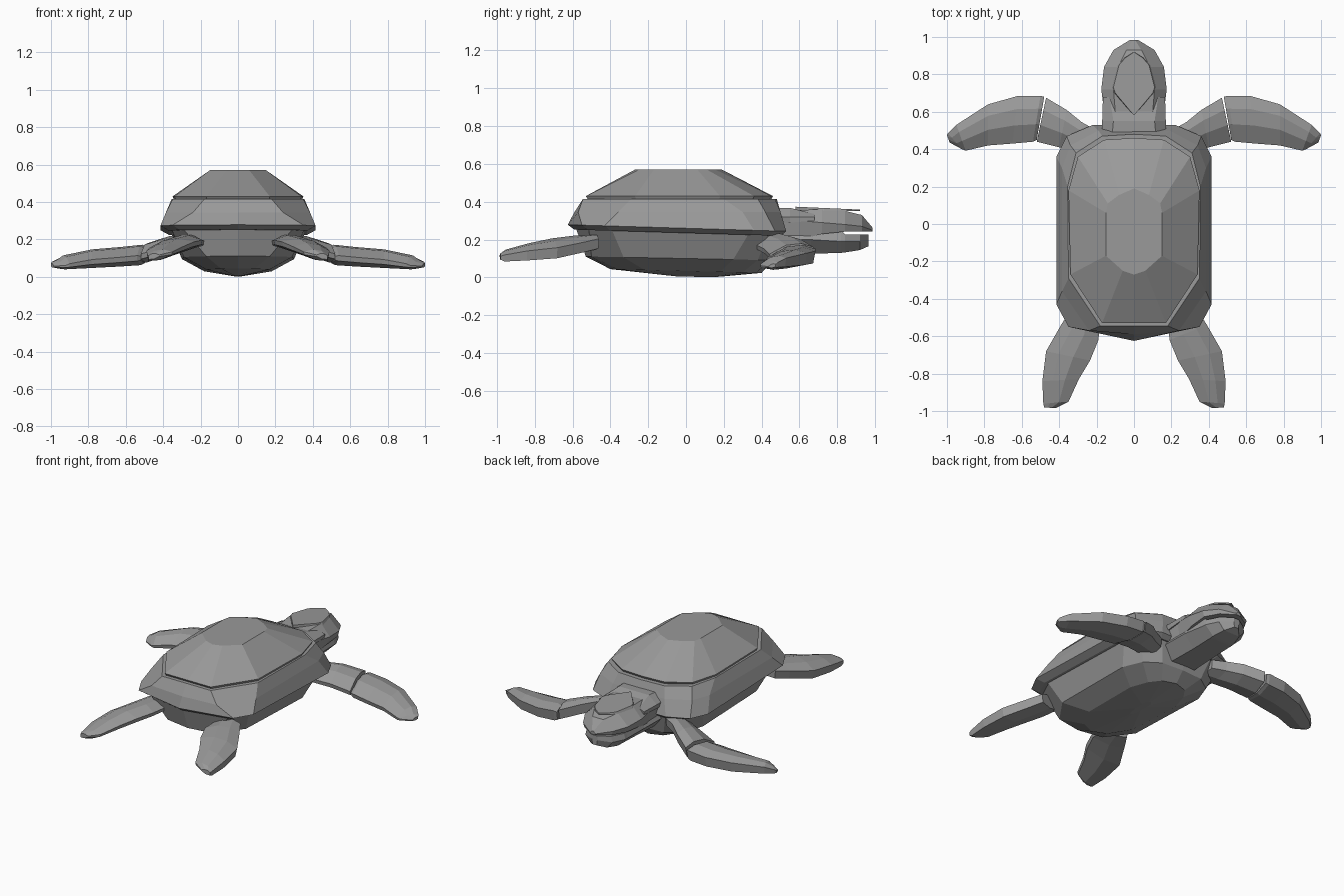
import bpy, bmesh

skin = bpy.data.materials.new("warm_grey")
skin.diffuse_color = (0.32, 0.32, 0.32, 1)


def loft(name, rings):
    """Closed faceted body through rings of equal point count."""
    bm = bmesh.new()
    loops = [[bm.verts.new(p) for p in ring] for ring in rings]
    n = len(loops[0])
    for a, b in zip(loops, loops[1:]):
        for i in range(n):
            j = (i + 1) % n
            bm.faces.new((a[i], a[j], b[j], b[i]))
    bm.faces.new(loops[0])
    bm.faces.new(loops[-1])
    bmesh.ops.recalc_face_normals(bm, faces=bm.faces)
    mesh = bpy.data.meshes.new(name)
    bm.to_mesh(mesh)
    bm.free()
    mesh.materials.append(skin)
    obj = bpy.data.objects.new(name, mesh)
    bpy.context.collection.objects.link(obj)
    return obj


def outline(half, z, tilt=0.0):
    """Mirror a half outline (front centre to rear centre) at a tilted height."""
    pts = half + [(-x, y) for x, y in half[-2:0:-1]]
    return [(x, y, z + tilt * y) for x, y in pts]


# Shell outlines
crown = [(0, .19), (.08, .155), (.14, .11), (.15, .06), (.15, -.17), (.06, -.25), (0, -.27)]
dome_edge = [(0, .46), (.16, .45), (.30, .36), (.35, .18), (.34, -.27), (.17, -.53), (0, -.53)]
rim_top = [(0, .48), (.17, .47), (.31, .38), (.355, .20), (.35, -.29), (.18, -.545), (0, -.545)]
rim_mid = [(0, .50), (.19, .50), (.34, .42), (.385, .30), (.385, -.36), (.24, -.57), (0, -.59)]
rim_low = [(0, .53), (.22, .53), (.36, .47), (.415, .36), (.415, -.43), (.35, -.55), (0, -.625)]
rim_under = [(0, .50), (.20, .50), (.32, .44), (.37, .34), (.37, -.40), (.31, -.52), (0, -.59)]

loft("shell_dome", [
    outline(crown, .57), outline(dome_edge, .43),
    outline([(x * .97, y * .97) for x, y in dome_edge], .405)])
loft("shell_rim", [
    outline(rim_top, .415), outline(rim_mid, .345),
    outline(rim_low, .26, -.03), outline(rim_under, .235, -.03)])

# Belly, deepest a little ahead of the middle
belly_mid = [(0, .46), (.15, .45), (.25, .38), (.30, .25), (.29, -.33), (.17, -.50), (0, -.53)]
belly_low = [(0, .40), (.09, .37), (.14, .30), (.18, .18), (.17, -.22), (.09, -.36), (0, -.40)]
keel = [(0, .16), (.01, .15), (.02, .13), (.02, .1), (.02, .04), (.01, -.02), (0, -.04)]
loft("belly", [
    outline([(x * .97, y * .99) for x, y in rim_under], .25, -.03),
    outline(belly_mid, .1, -.02), outline(belly_low, .034, -.025), outline(keel, .004, -.01)])


def section(y, w_top, w, w_low, z_top, z_mid, z_low):
    return [(w_top, y, z_top), (w, y, z_mid), (w_low, y, z_low),
            (-w_low, y, z_low), (-w, y, z_mid), (-w_top, y, z_top)]


# Head, jaw and neck
loft("head", [section(*s) for s in (
    (.45, .10, .155, .14, .345, .29, .20),
    (.60, .10, .160, .14, .355, .30, .20),
    (.72, .11, .175, .15, .362, .29, .23),
    (.84, .085, .160, .15, .352, .28, .242),
    (.93, .04, .110, .10, .33, .27, .242),
    (.985, .005, .02, .015, .265, .25, .242))])
loft("jaw", [section(*s) for s in (
    (.40, .13, .16, .09, .25, .20, .12),
    (.66, .13, .155, .08, .25, .20, .125),
    (.82, .13, .14, .08, .25, .19, .13),
    (.84, .13, .14, .08, .228, .19, .132),
    (.92, .09, .10, .06, .228, .19, .145),
    (.965, .02, .02, .015, .228, .20, .165))])
loft("neck_collar", [section(*s) for s in (
    (.44, .12, .17, .16, .365, .32, .28),
    (.55, .11, .17, .165, .368, .32, .29),
    (.68, .13, .166, .165, .335, .32, .30))])

# Raised plate on top of the head
plate = [(0, .92), (.045, .89), (.08, .85), (.11, .73), (.10, .70), (.05, .64), (0, .58)]
loft("skull_plate", [
    outline(plate, .40, -.045), outline([(x * 1.08, y) for x, y in plate], .35)])


def flipper(name, stations, side):
    """Stations: leading x, y, z, trailing x, y, z, thickness."""
    rings = []
    for lx, ly, lz, tx, ty, tz, h in stations:
        # fraction across the blade, offset in thickness
        prof = ((0, .25), (.28, .5), (.62, .48), (1, .08), (.97, -.2), (.5, -.5), (.05, -.4))
        rings.append([(side * (lx + (tx - lx) * t), ly + (ty - ly) * t,
                       lz + (tz - lz) * t + h * o) for t, o in prof])
    loft(name, rings)


upper_arm = (
    (.20, .50, .20, .20, .36, .18, .08),
    (.28, .545, .195, .28, .37, .165, .09),
    (.36, .61, .175, .40, .41, .145, .10),
    (.47, .675, .135, .52, .44, .115, .10))
forearm = (
    (.48, .68, .125, .52, .45, .105, .085),
    (.50, .685, .125, .54, .44, .105, .105),
    (.62, .685, .115, .65, .43, .095, .10),
    (.78, .64, .105, .78, .42, .085, .095),
    (.95, .53, .085, .90, .392, .065, .07),
    (.995, .485, .07, .92, .40, .058, .04),
    (1.0, .475, .065, .985, .435, .056, .02))
hind = (
    (.34, -.46, .185, .18, -.50, .185, .08),
    (.39, -.54, .165, .19, -.62, .19, .085),
    (.47, -.68, .135, .235, -.73, .18, .09),
    (.49, -.84, .12, .295, -.83, .155, .08),
    (.485, -.96, .105, .35, -.95, .13, .055),
    (.48, -.98, .105, .42, -.985, .115, .03))

for side, label in ((1, "right"), (-1, "left")):
    flipper("upper_arm_" + label, upper_arm, side)
    flipper("front_flipper_" + label, forearm, side)
    flipper("hind_flipper_" + label, hind, side)
